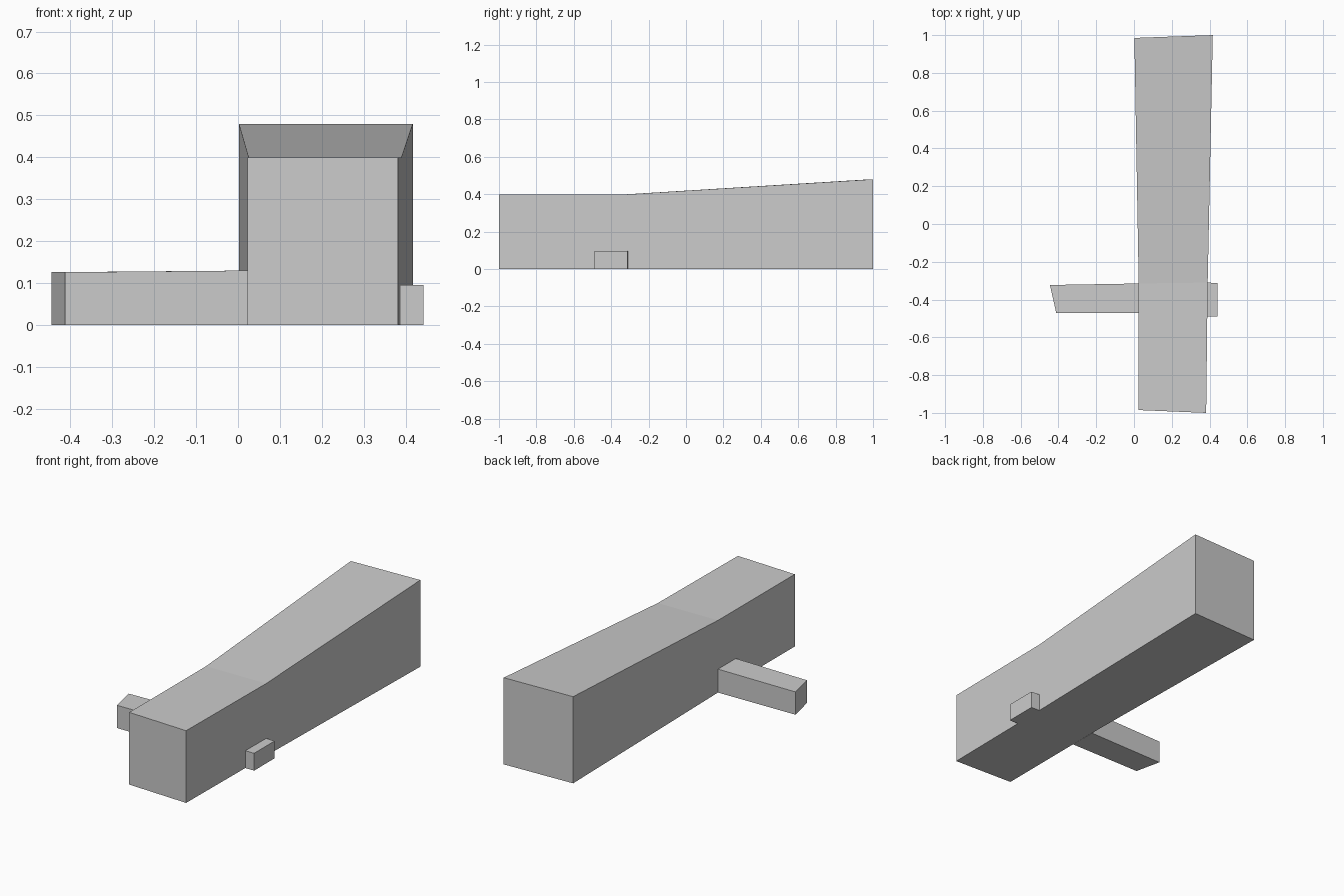
import bpy
import bmesh

cube = bpy.data.objects.get("Cube")
if cube:
    bpy.data.objects.remove(cube, do_unlink=True)

grey = bpy.data.materials.new("light_grey")
grey.use_nodes = True
colour = (0.6, 0.6, 0.6, 1)
grey.diffuse_color = colour
grey.node_tree.nodes["Principled BSDF"].inputs["Base Color"].default_value = colour


def loft(name, stations):
    """Skin a closed prism through upright four-sided sections.
    Each station is (xy of one side, xy of other side, height)."""
    bm = bmesh.new()
    rings = []
    for a, b, height in stations:
        corners = [(*a, 0), (*b, 0), (*b, height), (*a, height)]
        rings.append([bm.verts.new(c) for c in corners])
    for r, s in zip(rings, rings[1:]):
        for i in range(4):
            j = (i + 1) % 4
            bm.faces.new((r[i], r[j], s[j], s[i]))
    bm.faces.new(rings[0])
    bm.faces.new(rings[-1])
    bmesh.ops.recalc_face_normals(bm, faces=bm.faces)
    mesh = bpy.data.meshes.new(name)
    bm.to_mesh(mesh)
    bm.free()
    mesh.materials.append(grey)
    obj = bpy.data.objects.new(name, mesh)
    bpy.context.collection.objects.link(obj)
    return obj


# Long hall: level front part, then a roof that rises and widens to the back
loft("main_hall", [
    ((0.023, -0.985), (0.382, -1.0), 0.40),
    ((0.025, -0.315), (0.390, -0.31), 0.40),
    ((0.002, 0.985), (0.417, 1.0), 0.48),
])

# Low wing on the right with a slanted end
loft("right_wing", [
    ((-0.412, -0.47), (-0.445, -0.323), 0.126),
    ((0.024, -0.47), (0.024, -0.315), 0.13),
])

# Small annex on the left
loft("left_annex", [
    ((0.387, -0.49), (0.442, -0.49), 0.096),
    ((0.390, -0.31), (0.442, -0.313), 0.096),
])
